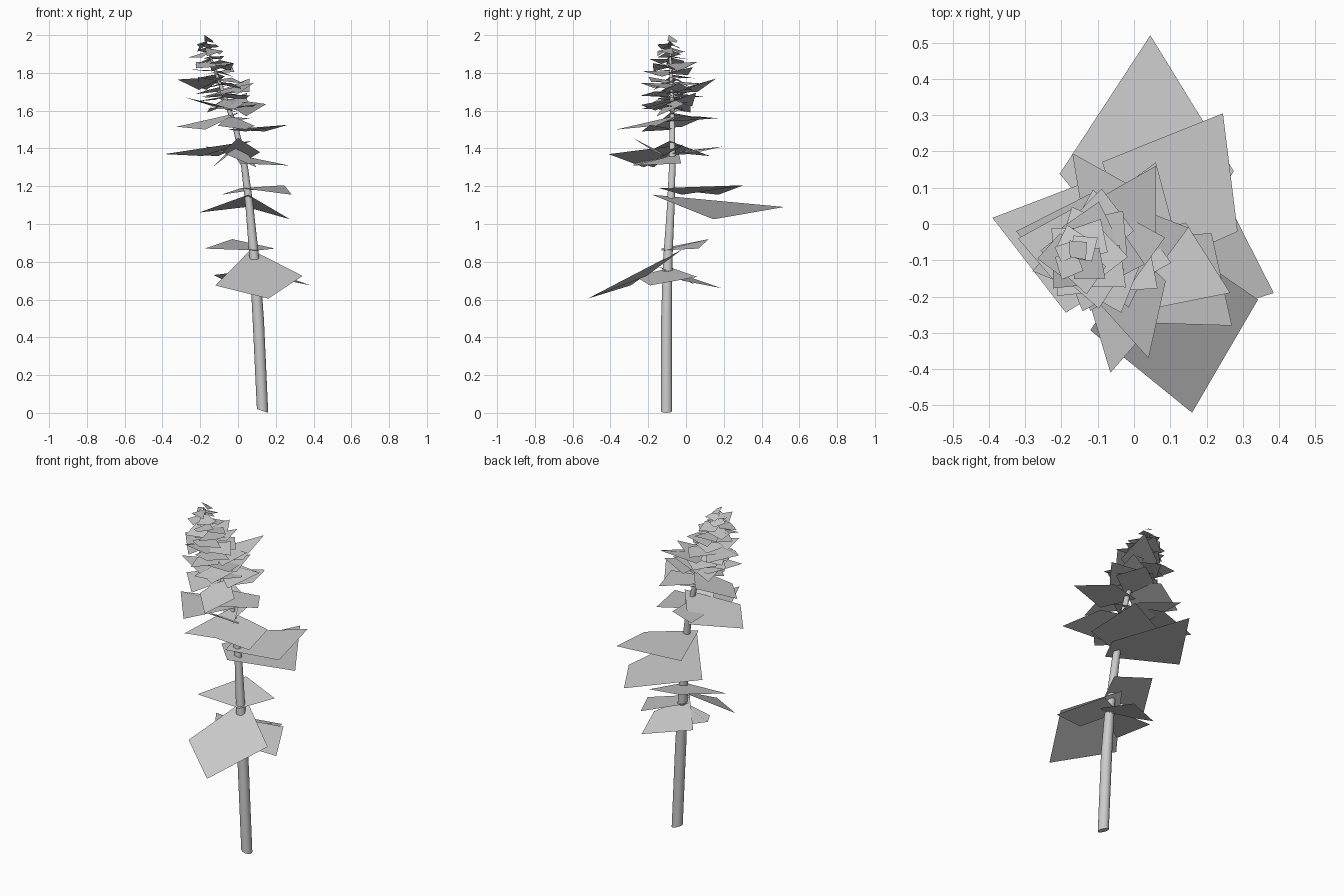
import bpy, bmesh, math, random
from mathutils import Vector

if "Cube" in bpy.data.objects:
    bpy.data.objects.remove(bpy.data.objects["Cube"])

random.seed(7)
grey = bpy.data.materials.new("plain_grey")
grey.diffuse_color = (0.6, 0.6, 0.6, 1)
grey.use_nodes = True
grey.node_tree.nodes["Principled BSDF"].inputs["Base Color"].default_value = grey.diffuse_color

# Leaning trunk: x, y, z, radius
PATH = [(0.13, -0.103, 0.01, 0.03), (0.107, -0.103, 0.5, 0.03),
        (0.088, -0.097, 0.8, 0.026), (0.06, -0.08, 1.1, 0.021),
        (0.035, -0.073, 1.3, 0.018), (-0.01, -0.072, 1.5, 0.015),
        (-0.08, -0.075, 1.7, 0.011), (-0.145, -0.083, 1.88, 0.007),
        (-0.17, -0.085, 1.97, 0.002)]


def trunk_at(z):
    for a, b in zip(PATH, PATH[1:]):
        if z <= b[2]:
            t = (z - a[2]) / (b[2] - a[2])
            return Vector(a[:3]).lerp(Vector(b[:3]), t)
    return Vector(PATH[-1][:3])


def make_object(name, bm):
    mesh = bpy.data.meshes.new(name)
    bm.to_mesh(mesh)
    bm.free()
    mesh.materials.append(grey)
    obj = bpy.data.objects.new(name, mesh)
    bpy.context.collection.objects.link(obj)
    return obj


# Trunk
SIDES = 10
bm = bmesh.new()
rings = []
for i, (x, y, z, r) in enumerate(PATH):
    ring = []
    for k in range(SIDES):
        a = math.tau * k / SIDES
        slant = -0.01 * math.cos(a) if i == 0 else 0   # slanted foot
        ring.append(bm.verts.new((x + r * math.cos(a), y + r * math.sin(a), z + slant)))
    rings.append(ring)
for lo, hi in zip(rings, rings[1:]):
    for k in range(SIDES):
        j = (k + 1) % SIDES
        bm.faces.new((lo[k], lo[j], hi[j], hi[k]))
bm.faces.new(rings[0][::-1])
bm.faces.new(rings[-1])
trunk = make_object("trunk", bm)
bpy.context.view_layer.objects.active = trunk
trunk.select_set(True)
bpy.ops.object.shade_smooth_by_angle(angle=math.radians(50))


def leaf(bm, tip, base_z, width, side_z, shift=0.0, roll=0.0):
    """Four-cornered leaf from just behind the trunk out to its tip."""
    tip = Vector(tip)
    stem = trunk_at(base_z)
    base = stem - (tip - stem) * 0.17
    base.z = base_z
    left = Vector((base.y - tip.y, tip.x - base.x, 0)).normalized()
    across = left * width / 2 + Vector((0, 0, roll))
    mid = base.lerp(tip, 0.46) + left * shift
    mid.z = side_z
    corners = (base, mid - across, tip, mid + across)
    bm.faces.new([bm.verts.new(c) for c in corners])


# Large leaves: tip x, y, z, base z, width, side corner height, then side shift and roll
LEAVES = [
    (0.16, -0.52, 0.605, 0.865, 0.47, 0.70, 0.0, 0.025),
    (0.385, -0.19, 0.675, 0.77, 0.34, 0.72, 0.03),
    (0.16, 0.19, 0.66, 0.775, 0.32, 0.70, 0.05),
    (-0.13, -0.02, 0.73, 0.76, 0.24, 0.68),
    (-0.03, 0.12, 0.92, 0.86, 0.42, 0.87, 0.035),
    (0.045, 0.52, 1.09, 1.155, 0.48, 1.043, 0.015, 0.018),
    (0.245, 0.305, 1.205, 1.19, 0.42, 1.155, 0.025),
    (-0.39, 0.017, 1.37, 1.44, 0.38, 1.36, 0.02),
    (0.27, -0.28, 1.31, 1.37, 0.32, 1.32),
    (-0.065, -0.41, 1.37, 1.42, 0.24, 1.30),
    (0.0, -0.28, 1.455, 1.33, 0.20, 1.38),
    (-0.17, 0.195, 1.41, 1.37, 0.20, 1.385),
    (0.265, -0.19, 1.525, 1.50, 0.26, 1.49),
    (0.04, -0.37, 1.50, 1.58, 0.20, 1.52),
    (-0.325, -0.02, 1.515, 1.59, 0.28, 1.53, 0.0, -0.03),
    (0.06, 0.17, 1.56, 1.54, 0.22, 1.57),
    (0.15, -0.01, 1.635, 1.67, 0.22, 1.59, 0.0, 0.02),
    (-0.28, -0.13, 1.67, 1.59, 0.22, 1.63),
    (-0.12, -0.24, 1.63, 1.67, 0.18, 1.60),
    (0.06, 0.16, 1.77, 1.69, 0.20, 1.70),
    (-0.32, -0.04, 1.765, 1.78, 0.22, 1.71),
]
bm = bmesh.new()
for x, y, z, base_z, width, side_z, *extra in LEAVES:
    leaf(bm, (x, y, z), base_z, width, side_z, *extra)
make_object("large_leaves", bm)

# Small crown leaves spiralling up to the top, tilted at random
bm = bmesh.new()
COUNT = 31
for i in range(COUNT):
    t = i / (COUNT - 1)
    z = 1.62 + 0.34 * t
    reach = (0.17 - 0.105 * t ** 3) * random.uniform(0.85, 1.1)
    a = 2.4 * i + random.uniform(-0.3, 0.3)
    tip = trunk_at(z) + Vector((math.cos(a), math.sin(a), 0)) * reach
    tilt = 0.045 - 0.025 * t
    tip.z = min(z + random.uniform(-tilt, tilt), 1.985)
    leaf(bm, tip, z + random.uniform(-0.01, 0.02), reach * 1.1,
         z - random.uniform(0.0, 0.025), roll=random.uniform(-tilt, tilt) * 0.5)
# Topmost leaf reaches the full height
leaf(bm, (-0.13, -0.05, 1.96), 2.0, 0.07, 1.97)
make_object("crown_leaves", bm)
